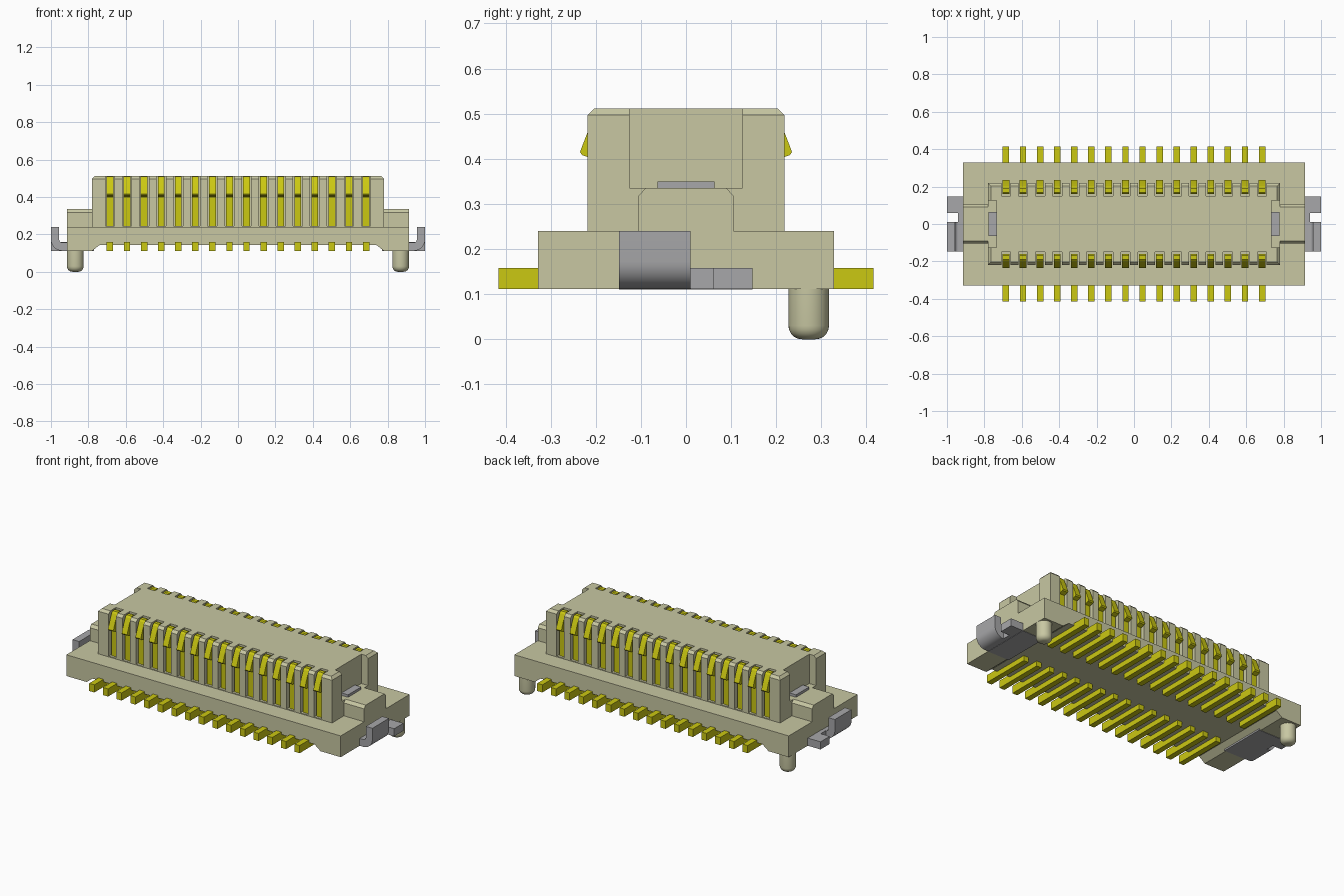
import bpy, bmesh, math
from mathutils import Vector

cube = bpy.data.objects.get("Cube")
if cube:
    bpy.data.objects.remove(cube, do_unlink=True)


def material(name, rgb):
    m = bpy.data.materials.new(name)
    m.use_nodes = True
    m.diffuse_color = (*rgb, 1)
    m.node_tree.nodes["Principled BSDF"].inputs["Base Color"].default_value = (*rgb, 1)
    return m


BEIGE = material("beige plastic", (0.58, 0.575, 0.365))
YELLOW = material("yellow contact", (0.60, 0.58, 0.006))
GREY = material("grey metal", (0.39, 0.39, 0.40))

PINS = 16
PITCH = 0.0913
PIN_X = [(i - (PINS - 1) / 2) * PITCH for i in range(PINS)]


def finish(name, bm, mat):
    bmesh.ops.recalc_face_normals(bm, faces=bm.faces)
    mesh = bpy.data.meshes.new(name)
    bm.to_mesh(mesh)
    bm.free()
    mesh.materials.append(mat)
    ob = bpy.data.objects.new(name, mesh)
    bpy.context.collection.objects.link(ob)
    return ob


def smooth(ob):
    bpy.ops.object.select_all(action='DESELECT')
    ob.select_set(True)
    bpy.context.view_layer.objects.active = ob
    bpy.ops.object.shade_smooth_by_angle(angle=math.radians(35))


def prism(bm, profile, axis, lo, hi):
    """Extrude a 2D profile: (y, z) along x, or (x, z) along y."""
    def place(p, t):
        return (t, p[0], p[1]) if axis == 'x' else (p[0], t, p[1])
    a = [bm.verts.new(place(p, lo)) for p in profile]
    b = [bm.verts.new(place(p, hi)) for p in profile]
    bm.faces.new(a)
    bm.faces.new(b[::-1])
    n = len(a)
    for i in range(n):
        bm.faces.new((a[i], b[i], b[(i + 1) % n], a[(i + 1) % n]))


def box(bm, x0, x1, y0, y1, z0, z1):
    prism(bm, [(y0, z0), (y1, z0), (y1, z1), (y0, z1)], 'x', x0, x1)


def flip(profile, side):
    return [(p[0] * side, p[1]) for p in profile]


# Base flange with a shallow channel underneath
bm = bmesh.new()
half = [(0.74, 0.143), (0.78, 0.112), (0.915, 0.112), (0.915, 0.24)]
prism(bm, half + flip(half, -1)[::-1], 'y', -0.328, 0.328)
finish("base_flange", bm, BEIGE)

# Raised housing with chamfered top edges
bm = bmesh.new()
box(bm, -0.78, 0.78, -0.218, 0.218, 0.24, 0.512)
top = [e for e in bm.edges if all(v.co.z > 0.5 for v in e.verts)]
bmesh.ops.bevel(bm, geom=top, offset=0.015, segments=1, affect='EDGES')
housing = finish("raised_housing", bm, BEIGE)

# Contact slots and end recesses cut from the housing
bm = bmesh.new()
for side in (-1, 1):
    y0, y1 = sorted((side * 0.15, side * 0.30))
    for x in PIN_X:
        box(bm, x - 0.025, x + 0.025, y0, y1, 0.245, 0.60)
    x0, x1 = sorted((side * 0.735, side * 0.90))
    box(bm, x0, x1, -0.125, 0.125, 0.335, 0.60)
cutter = finish("slot_cutter", bm, BEIGE)
cutter.hide_render = True
mod = housing.modifiers.new("slots", 'BOOLEAN')
mod.operation = 'DIFFERENCE'
mod.solver = 'EXACT'
mod.object = cutter
bpy.ops.object.select_all(action='DESELECT')
housing.select_set(True)
bpy.context.view_layer.objects.active = housing
bpy.ops.object.modifier_apply(modifier=mod.name)
bpy.data.objects.remove(cutter, do_unlink=True)

# Contacts: recessed spring with a barb, and a flat solder tail
spring = [(0.160, 0.235), (0.203, 0.235), (0.203, 0.400), (0.218, 0.404),
          (0.230, 0.408), (0.235, 0.415), (0.217, 0.462), (0.200, 0.500),
          (0.190, 0.510), (0.168, 0.510), (0.160, 0.502)]
for side, label in ((-1, "front"), (1, "back")):
    bm = bmesh.new()
    for x in PIN_X:
        prism(bm, flip(spring, side), 'x', x - 0.018, x + 0.018)
    finish(label + "_spring_contacts", bm, YELLOW)
    bm = bmesh.new()
    y0, y1 = sorted((side * 0.10, side * 0.415))
    for x in PIN_X:
        box(bm, x - 0.017, x + 0.017, y0, y1, 0.112, 0.158)
    finish(label + "_solder_tails", bm, YELLOW)

# Outline of the upturned metal hook, with a rounded outer bend
arc = [(0.94 + 0.06 * math.cos(a), 0.172 + 0.06 * math.sin(a))
       for a in [math.radians(-90 + 11.25 * i) for i in range(9)]]
inner = [(0.94 + 0.016 * math.cos(a), 0.172 + 0.016 * math.sin(a))
         for a in [math.radians(-22.5 * i) for i in range(5)]]
hook = [(0.90, 0.112)] + arc + [(1.0, 0.24), (0.956, 0.24)] + inner + [(0.90, 0.156)]

for side, label in ((-1, "right"), (1, "left")):
    # End step with chamfered long edges
    bm = bmesh.new()
    x0, x1 = sorted((side * 0.77, side * 0.915))
    step = [(0.105, 0.235), (0.105, 0.318), (0.090, 0.335)]
    prism(bm, step + flip(step, -1)[::-1], 'x', x0, x1)
    finish(label + "_end_step", bm, BEIGE)

    # Metal hold-down: hook, flat tab, bridge and the plate under the base
    bm = bmesh.new()
    prism(bm, flip(hook, side), 'y', -0.148, 0.01)
    smooth(finish(label + "_metal_hook", bm, GREY))
    bm = bmesh.new()
    x0, x1 = sorted((side * 0.90, side * 1.0))
    box(bm, x0, x1, 0.06, 0.147, 0.112, 0.158)
    x0, x1 = sorted((side * 0.90, side * 0.94))
    box(bm, x0, x1, 0.01, 0.06, 0.112, 0.158)
    x0, x1 = sorted((side * 0.77, side * 0.916))
    box(bm, x0, x1, -0.148, 0.147, 0.110, 0.150)
    finish(label + "_metal_tab", bm, GREY)

    # Small metal tongue showing in the end recess
    bm = bmesh.new()
    x0, x1 = sorted((side * 0.73, side * 0.778))
    box(bm, x0, x1, -0.063, 0.063, 0.33, 0.35)
    finish(label + "_metal_tongue", bm, GREY)

    # Locating peg with a rounded tip
    bm = bmesh.new()
    bmesh.ops.create_cone(bm, cap_ends=True, segments=32, radius1=0.045,
                          radius2=0.045, depth=0.12)
    bmesh.ops.translate(bm, verts=bm.verts, vec=Vector((side * 0.87, 0.272, 0.06)))
    tip = [e for e in bm.edges if all(v.co.z < 0.01 for v in e.verts)]
    bmesh.ops.bevel(bm, geom=tip, offset=0.03, segments=5, profile=0.5, affect='EDGES')
    smooth(finish(label + "_locating_peg", bm, BEIGE))
